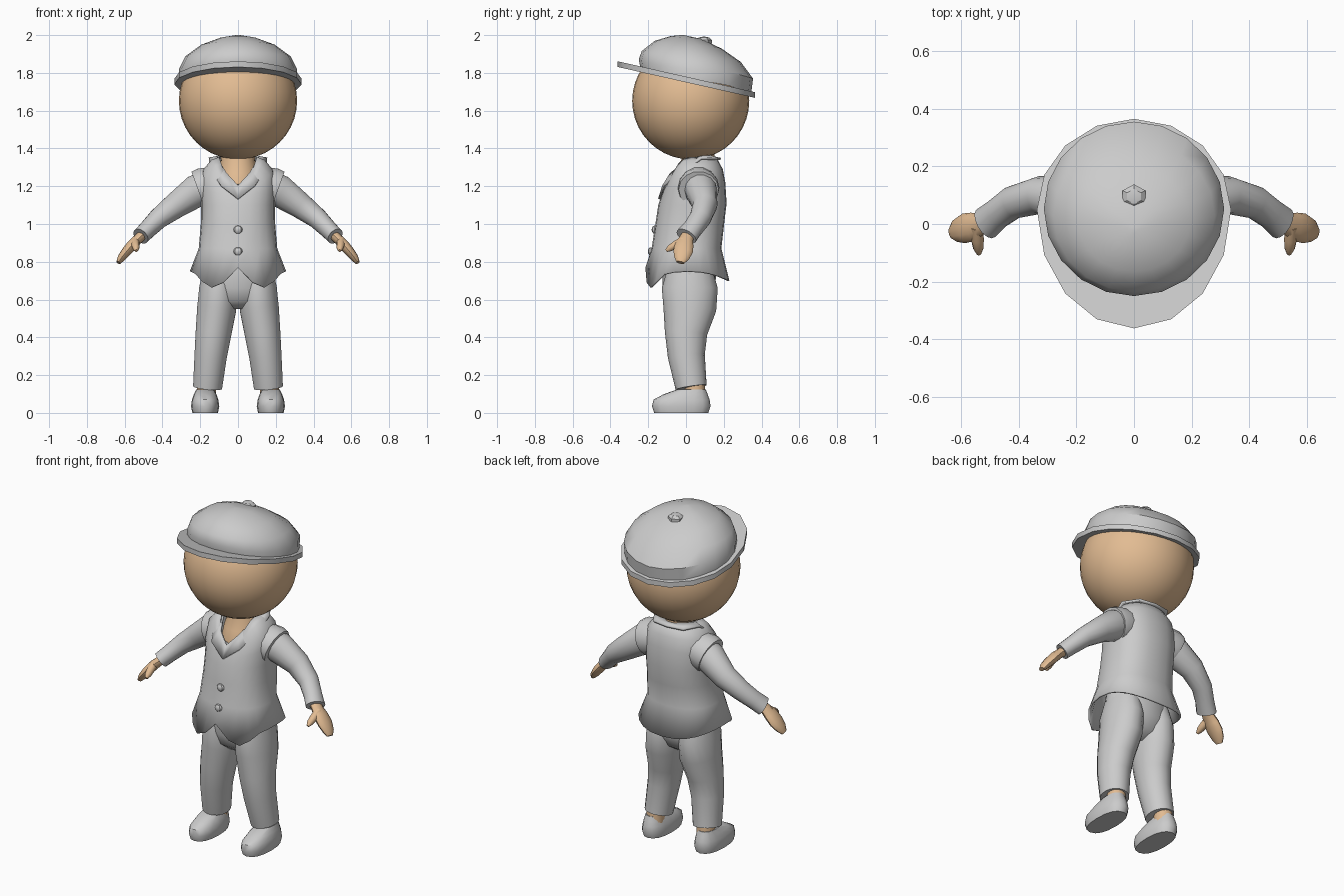
import bpy, bmesh, math
from mathutils import Vector


def material(name, rgb):
    m = bpy.data.materials.new(name)
    m.diffuse_color = (*rgb, 1)
    return m


GREY = material("grey cloth", (0.6, 0.6, 0.6))
SKIN = material("skin", (0.76, 0.50, 0.29))


def finish(name, bm, mat, angle=40, mirror=False, thick=0):
    bmesh.ops.recalc_face_normals(bm, faces=bm.faces)
    me = bpy.data.meshes.new(name)
    bm.to_mesh(me)
    bm.free()
    ob = bpy.data.objects.new(name, me)
    bpy.context.collection.objects.link(ob)
    me.materials.append(mat)
    bpy.ops.object.select_all(action='DESELECT')
    ob.select_set(True)
    bpy.context.view_layer.objects.active = ob
    bpy.ops.object.shade_smooth_by_angle(angle=math.radians(angle))
    if mirror:
        ob.modifiers.new("mirror", 'MIRROR')
    if thick:
        s = ob.modifiers.new("thickness", 'SOLIDIFY')
        s.thickness = thick
        s.offset = -1
    return ob


def loft(name, rings, mat, caps=(True, True), closed=True, **kw):
    """Skin a list of point rings with quads."""
    bm = bmesh.new()
    vs = [[bm.verts.new(p) for p in r] for r in rings]
    n = len(vs[0])
    for a, b in zip(vs, vs[1:]):
        for i in range(n if closed else n - 1):
            j = (i + 1) % n
            bm.faces.new((a[i], a[j], b[j], b[i]))
    for k, cap in zip((0, -1), caps):
        if cap:
            bm.faces.new(vs[k])
    return finish(name, bm, mat, **kw)


def oval(n, rx, yf, yb, zf, zs=None, zb=None, cx=0, p=1.0, mid=None):
    """Horizontal oval from front yf to back yb; height varies front/side/back."""
    zs = zf if zs is None else zs
    zb = zs if zb is None else zb
    cy = (yf + yb) / 2 if mid is None else mid
    pts = []
    for i in range(n):
        a = math.tau * i / n
        s, c = math.sin(a), math.cos(a)
        x = cx + rx * math.copysign(abs(s) ** p, s)
        k = math.copysign(abs(c) ** p, c)
        y = cy + ((yf - cy) * k if k > 0 else (cy - yb) * k)
        z = zs + ((zf if c > 0 else zb) - zs) * c * c
        pts.append(Vector((x, y, z)))
    return pts


def tube(name, path, mat, n=14, ref=(0, 1, 0), **kw):
    """Limb along (x, y, z, radius along ref, radius across) stations."""
    cs = [Vector(p[:3]) for p in path]
    rings = []
    for i, p in enumerate(path):
        t = (cs[min(i + 1, len(cs) - 1)] - cs[max(i - 1, 0)]).normalized()
        u = Vector(ref)
        u = (u - t * u.dot(t)).normalized()
        v = t.cross(u)
        rings.append([cs[i] + u * p[3] * math.cos(math.tau * k / n)
                      + v * p[4] * math.sin(math.tau * k / n) for k in range(n)])
    return loft(name, rings, mat, mirror=True, **kw)


def ball(name, loc, r, mat, seg=32, rows=20, angle=60):
    bm = bmesh.new()
    bmesh.ops.create_uvsphere(bm, u_segments=seg, v_segments=rows, radius=1)
    for v in bm.verts:
        v.co = Vector(loc) + Vector([a * b for a, b in zip(v.co, r)])
    return finish(name, bm, mat, angle=angle)


# Head and neck
ball("head", (0, 0.025, 1.652), (0.313, 0.31, 0.31), SKIN)
loft("neck", [oval(20, 0.085, -0.02, 0.15, 1.42), oval(20, 0.09, -0.025, 0.15, 1.34),
              oval(20, 0.105, -0.055, 0.15, 1.27), oval(20, 0.11, -0.085, 0.15, 1.19),
              oval(20, 0.11, -0.085, 0.15, 1.13)], SKIN)

# Cap: puffed crown on a tilted brim, with a six-sided button
crown = [(-0.24, 1.82, 0.345, 1.69, 0.312), (-0.25, 1.87, 0.355, 1.77, 0.313),
         (-0.235, 1.915, 0.29, 1.858, 0.28), (-0.165, 1.97, 0.19, 1.928, 0.195),
         (-0.08, 1.995, 0.08, 1.98, 0.09)]
loft("cap_crown", [oval(20, rx, yf, yb, zf, (zf + zb) / 2, zb)
                   for yf, zf, yb, zb, rx in crown]
     + [[Vector((0.01 * math.sin(math.tau * i / 20), -0.02 - 0.01 * math.cos(math.tau * i / 20), 2.0))
         for i in range(20)]], GREY, caps=(False, True))


def brim_ring(rx, yf, yb, drop):
    ring = oval(16, rx, yf, yb, 0, mid=0.05)
    for v in ring:
        v.z = 1.78 - 0.225 * v.y - drop
    return ring


brim = [brim_ring(0.28, -0.23, 0.32, 0), brim_ring(0.337, -0.362, 0.365, 0),
        brim_ring(0.337, -0.362, 0.365, 0.03), brim_ring(0.28, -0.23, 0.32, 0.03)]
loft("cap_brim", brim + [brim[0]], GREY, caps=(False, False))
ball("cap_button", (0, 0.095, 1.965), (0.048, 0.045, 0.028), GREY, 6, 5, 30)

# Jacket body: flared hem with a notch in front, V neckline
jacket = [(0.69, 0.75, 0.70, 0.255, -0.215, 0.23), (0.87, 0.87, 0.87, 0.208, -0.182, 0.187),
          (1.0, 1.0, 1.0, 0.197, -0.162, 0.202), (1.1, 1.1, 1.11, 0.195, -0.147, 0.215),
          (1.15, 1.2, 1.22, 0.20, -0.13, 0.208), (1.18, 1.285, 1.29, 0.188, -0.118, 0.195),
          (1.20, 1.34, 1.34, 0.14, -0.105, 0.168), (1.21, 1.355, 1.355, 0.10, -0.092, 0.135)]
rings = [oval(24, rx, yf, yb, zf, zs, zb, p=0.85) for zf, zs, zb, rx, yf, yb in jacket]
for i, z in ((0, 0.77), (1, 0.69), (-1, 0.69), (2, 0.665), (-2, 0.665), (3, 0.695), (-3, 0.695)):
    rings[0][i].z = z
loft("jacket_body", rings, GREY, caps=(False, False), thick=0.01)

# Lapel collar, half then mirrored
collar_in = [(0, 0.14, 1.36), (0.07, 0.13, 1.365), (0.112, 0.07, 1.36),
             (0.10, 0.0, 1.335), (0.06, -0.085, 1.27), (0, -0.115, 1.205)]
collar_out = [(0, 0.185, 1.35), (0.10, 0.17, 1.35), (0.155, 0.08, 1.352),
              (0.15, -0.01, 1.285), (0.09, -0.125, 1.205), (0, -0.148, 1.135)]
loft("collar", [collar_in, collar_out], GREY, caps=(False, False), closed=False,
     mirror=True, thick=0.012, angle=30)

# Jacket buttons
for z, y in ((0.97, -0.166), (0.855, -0.186)):
    ball("jacket_button", (0, y, z), (0.024, 0.016, 0.022), GREY, 8, 6, 30)

# Sleeves with raised armhole trims
tube("armhole_trim", [(0.14, 0.065, 1.20, 0.105, 0.105), (0.19, 0.067, 1.19, 0.11, 0.108),
                      (0.212, 0.067, 1.182, 0.106, 0.103)], GREY)
tube("sleeve", [(0.15, 0.07, 1.205, 0.085, 0.088), (0.22, 0.08, 1.175, 0.085, 0.088),
                (0.33, 0.10, 1.098, 0.066, 0.07), (0.42, 0.075, 1.03, 0.058, 0.056),
                (0.475, 0.035, 0.975, 0.054, 0.049), (0.515, 0.002, 0.935, 0.06, 0.046)], GREY)

# Mitten hands with thumbs
tube("hand", [(0.49, 0.02, 0.955, 0.036, 0.028), (0.53, 0.0, 0.92, 0.038, 0.026),
              (0.56, -0.01, 0.89, 0.05, 0.028), (0.59, -0.015, 0.855, 0.052, 0.026),
              (0.618, -0.023, 0.82, 0.04, 0.021), (0.633, -0.03, 0.796, 0.022, 0.012)],
     SKIN, n=12)
tube("thumb", [(0.545, -0.01, 0.915, 0.022, 0.024), (0.543, -0.055, 0.89, 0.022, 0.022),
               (0.54, -0.085, 0.872, 0.018, 0.018), (0.538, -0.104, 0.858, 0.008, 0.008)],
     SKIN, n=10, ref=(1, 0, 0))

# Trousers: seat and legs
loft("trouser_seat", [oval(24, 0.17, -0.11, 0.14, 0.9), oval(24, 0.19, -0.125, 0.16, 0.75),
                      oval(24, 0.195, -0.125, 0.155, 0.66), oval(24, 0.165, -0.10, 0.12, 0.59),
                      oval(24, 0.09, -0.05, 0.06, 0.55)], GREY)
tube("trouser_leg", [(0.10, 0.02, 0.76, 0.12, 0.085), (0.105, 0.02, 0.66, 0.148, 0.102),
                     (0.113, 0.02, 0.55, 0.14, 0.105), (0.13, 0.0, 0.42, 0.112, 0.096),
                     (0.145, 0.002, 0.30, 0.098, 0.087), (0.161, 0.027, 0.135, 0.083, 0.078)],
     GREY, n=18)

# Ankles and shoes
tube("ankle", [(0.165, 0.045, 0.22, 0.05, 0.05), (0.168, 0.05, 0.07, 0.055, 0.052)], SKIN)
shoe = [(0, 0.068, -0.168, 0.118), (0.035, 0.075, -0.18, 0.13), (0.07, 0.07, -0.172, 0.125),
        (0.098, 0.06, -0.12, 0.115), (0.125, 0.047, -0.045, 0.105)]
loft("shoe", [oval(16, rx, yf, yb, z, cx=0.174, p=0.85) for z, rx, yf, yb in shoe],
     GREY, mirror=True)
